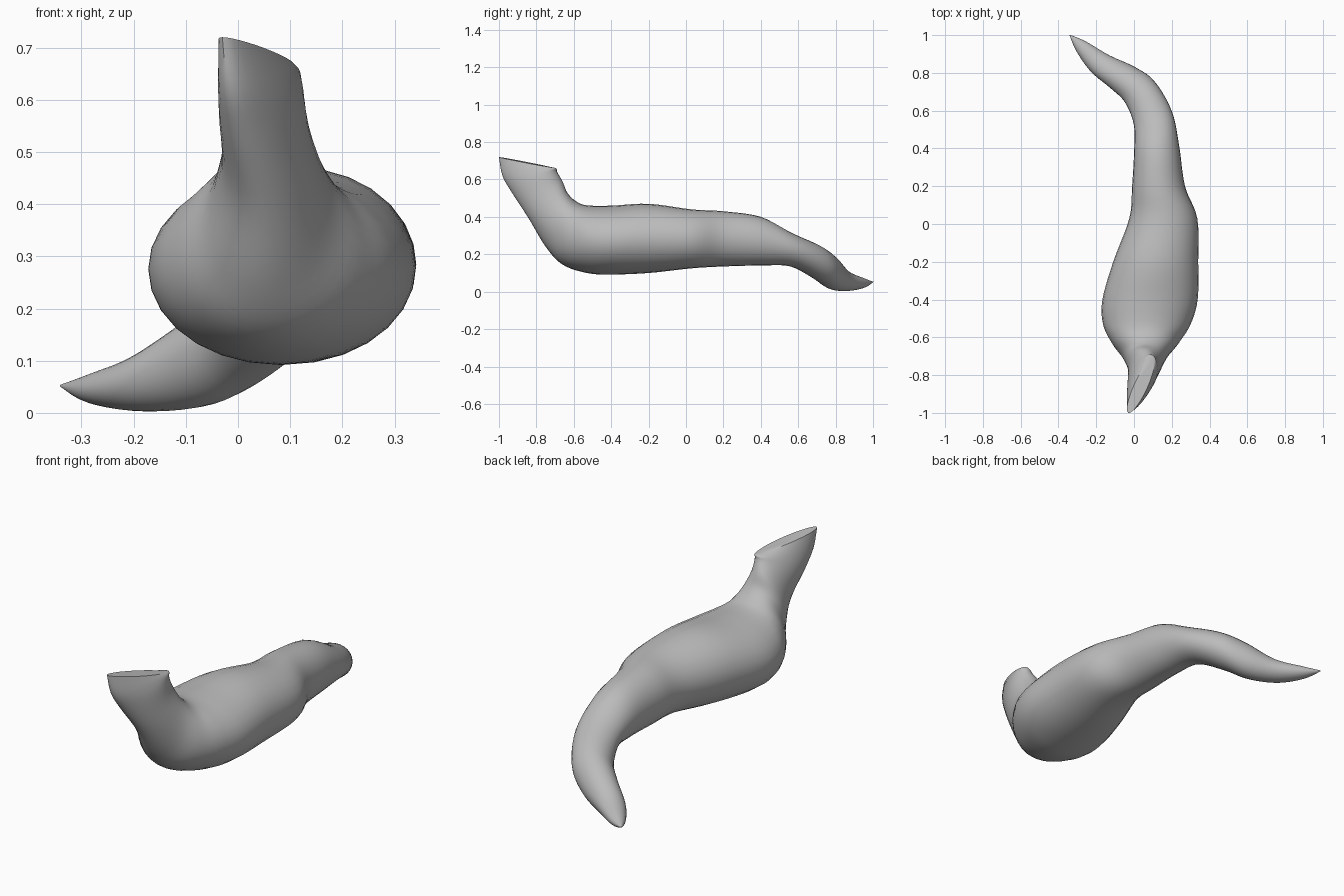
import bpy, bmesh, math
from mathutils import Vector

cube = bpy.data.objects.get("Cube")
if cube:
    bpy.data.objects.remove(cube, do_unlink=True)

SIDES = 28
STEPS = 5


def section(bottom, top, half_width, yaw=0):
    """Cross-section: lowest point, highest point, half width, sideways heading."""
    angle = math.radians(yaw)
    side = Vector((math.cos(angle), math.sin(angle), 0)) * half_width
    bottom, top = Vector(bottom), Vector(top)
    return (bottom + top) / 2, (top - bottom) / 2, side


def upright(x, y, low, high, half_width, yaw=0):
    return section((x, y, low), (x, y, high), half_width, yaw)


def spline(a, b, c, d, t):
    return (2 * b + (c - a) * t + (2 * a - 5 * b + 4 * c - d) * t ** 2
            + (3 * b - a - 3 * c + d) * t ** 3) / 2


# Curved tail, from the tip forwards
tail = [
    upright(-.34, 1, .05, .054, .002, 50),
    upright(-.28, .94, .018, .075, .036, 48),
    upright(-.18, .85, .003, .115, .065, 42),
    upright(-.06, .775, .015, .195, .085, 42),
    upright(.03, .70, .065, .25, .096, 36),
    upright(.10, .56, .135, .315, .107, 20),
]

# Plump trunk
trunk = [
    upright(.12, .40, .14, .40, .12, 6),
    upright(.13, .20, .135, .43, .14),
    upright(.155, .03, .125, .44, .18),
    upright(.115, -.2, .10, .47, .225),
    upright(.085, -.4, .092, .46, .252),
    upright(.068, -.53, .10, .462, .232),
]

# Raised neck and slanted, pointed head
neck = [
    section((.06, -.66, .145), (.06, -.59, .485), .18),
    section((.05, -.75, .24), (.07, -.635, .53), .122),
    section((.04, -.84, .39), (.07, -.66, .59), .088, -8),
    section((0, -.93, .53), (.09, -.69, .64), .07, -18),
    section((-.02, -.98, .62), (.10, -.695, .66), .055, -24),
    section((-.03, -1, .72), (.10, -.72, .665), .035, -24),
]

rings = tail + trunk + neck
bm = bmesh.new()
loops = []


def add_loop(centre, rise, side):
    angles = [math.tau * i / SIDES for i in range(SIDES)]
    loops.append([bm.verts.new(centre + side * math.cos(a) + rise * math.sin(a))
                  for a in angles])


# Skin a smooth surface through the sections
last = len(rings) - 1
for i in range(last):
    picks = [rings[max(0, min(last, i + k))] for k in (-1, 0, 1, 2)]
    for s in range(STEPS):
        add_loop(*[spline(*column, s / STEPS) for column in zip(*picks)])
add_loop(*rings[last])

for a, b in zip(loops, loops[1:]):
    for i in range(SIDES):
        j = (i + 1) % SIDES
        bm.faces.new((a[i], a[j], b[j], b[i]))
bm.faces.new(loops[0])
bm.faces.new(loops[-1])
bmesh.ops.recalc_face_normals(bm, faces=bm.faces)

mesh = bpy.data.meshes.new("body")
bm.to_mesh(mesh)
bm.free()
body = bpy.data.objects.new("body", mesh)
bpy.context.collection.objects.link(body)

# Plain grey skin
grey = bpy.data.materials.new("grey_skin")
grey.use_nodes = True
colour = (.5, .5, .5, 1)
grey.diffuse_color = colour
grey.node_tree.nodes["Principled BSDF"].inputs["Base Color"].default_value = colour
mesh.materials.append(grey)

bpy.ops.object.select_all(action="DESELECT")
body.select_set(True)
bpy.context.view_layer.objects.active = body
bpy.ops.object.shade_smooth_by_angle(angle=math.radians(40))
